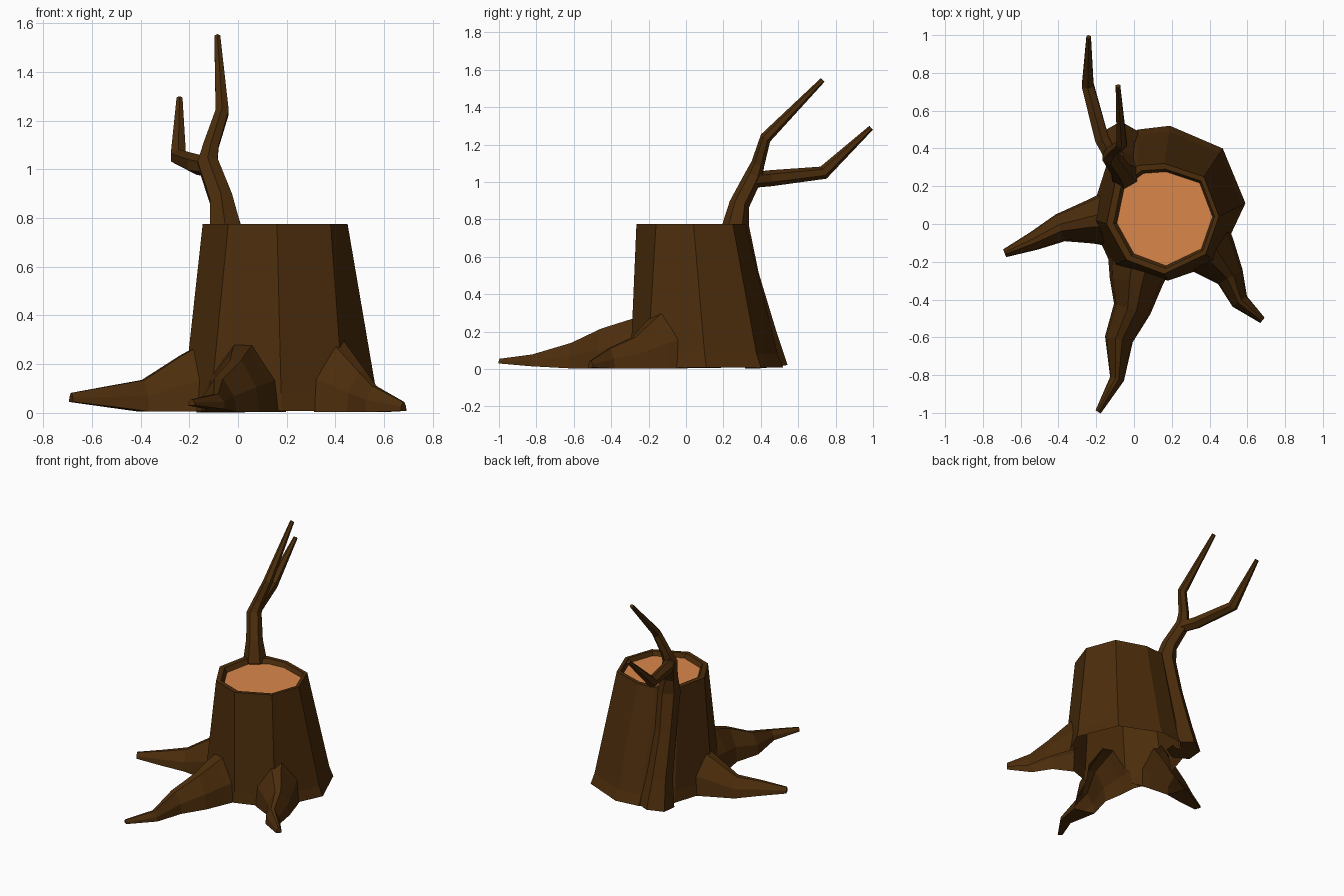
import bpy, bmesh, math
from mathutils import Vector

if "Cube" in bpy.data.objects:
    bpy.data.objects.remove(bpy.data.objects["Cube"])


def material(name, rgb):
    m = bpy.data.materials.new(name)
    m.diffuse_color = (*rgb, 1)
    m.use_nodes = True
    m.node_tree.nodes["Principled BSDF"].inputs["Base Color"].default_value = m.diffuse_color
    return m


bark = material("dark bark", (0.072, 0.026, 0.0035))
wood = material("cut wood", (0.70, 0.245, 0.068))


def loft(name, rings, last_mat=0):
    """Skin a list of equal-sized point rings with flat quads, closed at both ends."""
    bm = bmesh.new()
    vs = [[bm.verts.new((p[0], p[1], max(p[2], 0.002))) for p in ring] for ring in rings]
    n = len(vs[0])
    for a, b in zip(vs, vs[1:]):
        for i in range(n):
            j = (i + 1) % n
            bm.faces.new((a[i], a[j], b[j], b[i]))
    bm.faces.new(vs[0][::-1])
    bm.faces.new(vs[-1]).material_index = last_mat
    bmesh.ops.recalc_face_normals(bm, faces=bm.faces)
    me = bpy.data.meshes.new(name)
    bm.to_mesh(me)
    bm.free()
    for m in (bark, wood):
        me.materials.append(m)
    ob = bpy.data.objects.new(name, me)
    bpy.context.collection.objects.link(ob)
    return ob


def root(name, path):
    """Ground root; each station is x, y, half width, bottom z, top z."""
    shape = [(-1, 0), (-0.88, 0.48), (-0.24, 1), (0.24, 1), (0.88, 0.48), (1, 0)]
    rings = []
    for k, (x, y, w, z0, z1) in enumerate(path):
        a, b = path[max(k - 1, 0)], path[min(k + 1, len(path) - 1)]
        d = Vector((b[0] - a[0], b[1] - a[1])).normalized()
        rings.append([(x - d.y * w * s, y + d.x * w * s, z0 + (z1 - z0) * t)
                      for s, t in shape])
    return loft(name, rings)


def limb(name, path, sides=6):
    """Tapered branch; each station is x, y, z, radius."""
    rings = []
    for k, (x, y, z, r) in enumerate(path):
        a = Vector(path[max(k - 1, 0)][:3])
        b = Vector(path[min(k + 1, len(path) - 1)][:3])
        d = (b - a).normalized()
        u = d.cross(Vector((1, 0, 0))).normalized()
        v = d.cross(u)
        rings.append([Vector((x, y, z)) + r * (math.cos(t) * u + math.sin(t) * v)
                      for t in (2 * math.pi * i / sides for i in range(sides))])
    return loft(name, rings)


# Trunk: nine-sided taper with a thin rim around the sunken cut face
top = [(0.45, 0.04), (0.37, 0.25), (0.16, 0.32), (0.02, 0.31), (-0.10, 0.22),
       (-0.145, 0.0), (-0.04, -0.19), (0.16, -0.265), (0.38, -0.16)]
base = [(0.59, 0.11), (0.47, 0.40), (0.19, 0.52), (0.02, 0.50), (-0.14, 0.33),
        (-0.235, 0.03), (-0.12, -0.22), (0.18, -0.30), (0.44, -0.21)]
cx, cy = 0.22, 0.03


def inner(z, s):
    return [(cx + (x - cx) * s, cy + (y - cy) * s, z) for x, y in top]


foot = [(b[0] + (t[0] - b[0]) * 0.15, b[1] + (t[1] - b[1]) * 0.15, 0.08)
        for b, t in zip(base, top)]
stump = loft("stump_with_roots",
             [[(x, y, 0.008) for x, y in base], foot, [(x, y, 0.775) for x, y in top],
              inner(0.775, 0.9), inner(0.745, 0.85)], last_mat=1)

# Roots
parts = [
    root("left_root", [(-0.10, 0.03, 0.16, 0.005, 0.31), (-0.235, 0.01, 0.115, 0.005, 0.235),
                       (-0.39, -0.02, 0.075, 0.006, 0.135), (-0.53, -0.09, 0.05, 0.025, 0.11),
                       (-0.685, -0.155, 0.022, 0.045, 0.082)]),
    root("front_root", [(0.03, -0.20, 0.17, 0.004, 0.29), (0.01, -0.31, 0.14, 0.004, 0.26),
                        (-0.01, -0.45, 0.10, 0.004, 0.215), (-0.08, -0.61, 0.075, 0.004, 0.14),
                        (-0.09, -0.82, 0.038, 0.015, 0.078), (-0.19, -0.995, 0.016, 0.03, 0.055)]),
    root("right_root", [(0.36, -0.08, 0.16, 0.003, 0.36), (0.42, -0.17, 0.135, 0.003, 0.28),
                        (0.51, -0.28, 0.075, 0.003, 0.17), (0.56, -0.41, 0.047, 0.003, 0.11),
                        (0.68, -0.51, 0.018, 0.008, 0.045)]),
    # Branch ridge running up the back of the trunk
    limb("main_branch", [(-0.07, 0.43, 0.002, 0.115), (-0.07, 0.395, 0.20, 0.085),
                         (-0.065, 0.32, 0.50, 0.07), (-0.05, 0.262, 0.76, 0.075),
                         (-0.07, 0.285, 0.88, 0.054), (-0.125, 0.36, 1.03, 0.048),
                         (-0.11, 0.385, 1.10, 0.036), (-0.065, 0.425, 1.235, 0.031),
                         (-0.085, 0.73, 1.545, 0.014)]),
    # Forked side branch
    limb("side_branch", [(-0.115, 0.35, 1.01, 0.042), (-0.17, 0.45, 1.02, 0.043),
                         (-0.245, 0.735, 1.05, 0.036), (-0.24, 0.99, 1.29, 0.014)])]

# Join everything into one skin
for p in parts:
    mod = stump.modifiers.new("join", 'BOOLEAN')
    mod.operation, mod.solver, mod.object = 'UNION', 'EXACT', p
bpy.context.view_layer.update()
joined = bpy.data.meshes.new_from_object(
    stump.evaluated_get(bpy.context.evaluated_depsgraph_get()))
stump.modifiers.clear()
stump.data = joined
for p in parts:
    bpy.data.objects.remove(p)

# Open underside
bm = bmesh.new()
bm.from_mesh(joined)
under = [f for f in bm.faces if all(v.co.z < 0.012 for v in f.verts)]
bmesh.ops.delete(bm, geom=under, context='FACES')
bm.to_mesh(joined)
bm.free()
